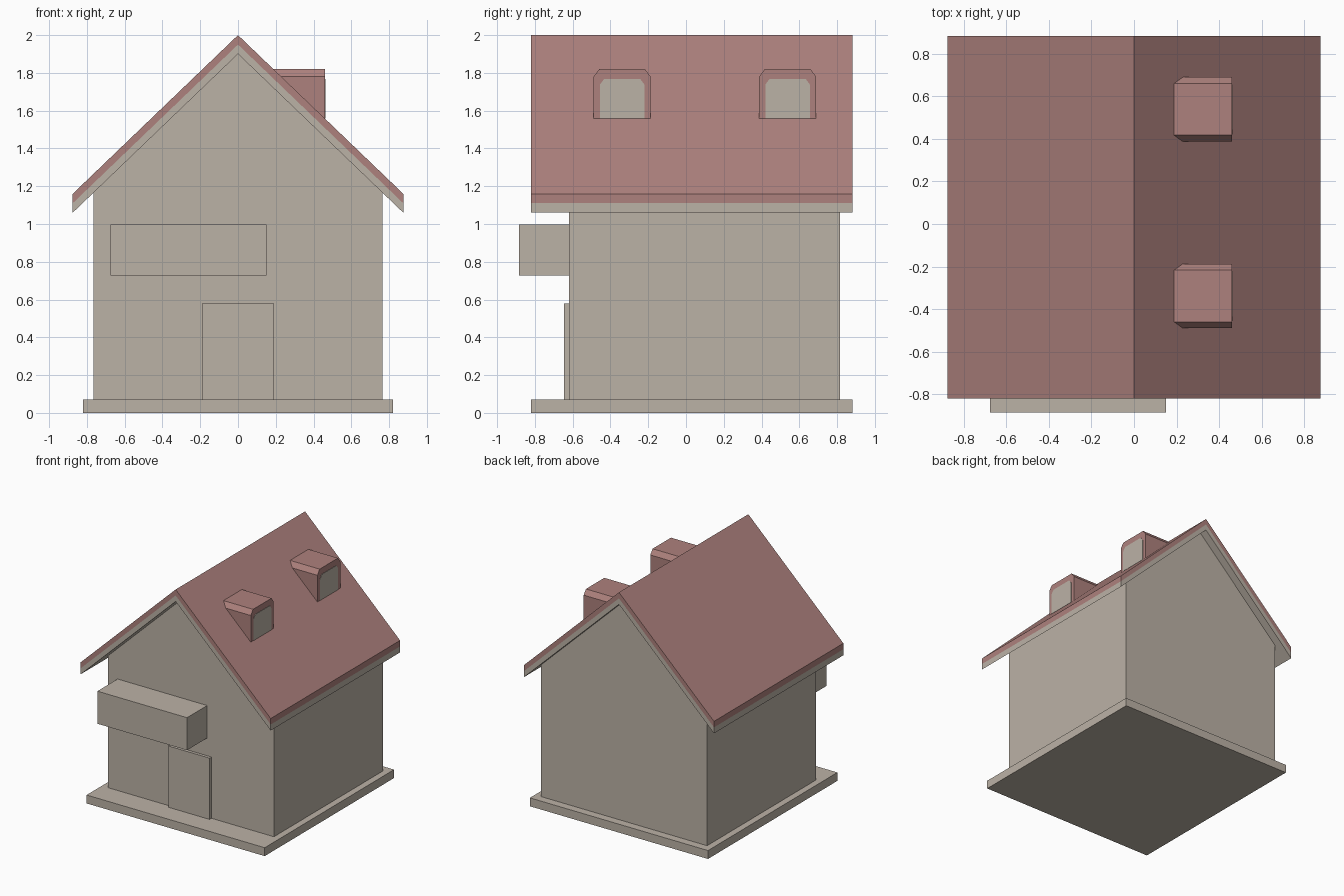
import bpy, bmesh

if "Cube" in bpy.data.objects:
    bpy.data.objects.remove(bpy.data.objects["Cube"])


def material(name, rgb):
    m = bpy.data.materials.new(name)
    m.diffuse_color = (*rgb, 1)
    m.use_nodes = True
    m.node_tree.nodes["Principled BSDF"].inputs["Base Color"].default_value = m.diffuse_color
    return m


BEIGE = material("beige", (0.50, 0.445, 0.38))
RED = material("dusty red", (0.42, 0.22, 0.205))

SLOPE = 0.96      # roof drop per unit of x
EAVE = 0.875      # half width of the roof


def loft(name, a, b, mat):
    """Solid between two matching loops of 3D points."""
    bm = bmesh.new()
    va = [bm.verts.new(p) for p in a]
    vb = [bm.verts.new(p) for p in b]
    n = len(va)
    bm.faces.new(va)
    bm.faces.new(vb[::-1])
    for i in range(n):
        j = (i + 1) % n
        bm.faces.new((va[j], va[i], vb[i], vb[j]))
    bmesh.ops.recalc_face_normals(bm, faces=bm.faces)
    me = bpy.data.meshes.new(name)
    bm.to_mesh(me)
    bm.free()
    me.materials.append(mat)
    ob = bpy.data.objects.new(name, me)
    bpy.context.collection.objects.link(ob)
    return ob


def extrude_y(name, profile, y0, y1, mat):
    return loft(name, [(x, y0, z) for x, z in profile],
                [(x, y1, z) for x, z in profile], mat)


def box(name, x0, x1, y0, y1, z0, z1, mat):
    return extrude_y(name, [(x0, z0), (x1, z0), (x1, z1), (x0, z1)], y0, y1, mat)


def roof_layer(name, top, thick, mat):
    drop = SLOPE * EAVE
    low = top - thick
    profile = [(-EAVE, top - drop), (0, top), (EAVE, top - drop),
               (EAVE, low - drop), (0, low), (-EAVE, low - drop)]
    return extrude_y(name, profile, -0.82, 0.882, mat)


# Plinth, walls with gables, door and balcony
box("plinth", -0.82, 0.82, -0.82, 0.882, 0, 0.07, BEIGE)
W = 0.765
extrude_y("walls", [(-W, 0.06), (W, 0.06), (W, 1.9 - SLOPE * W), (0, 1.9),
                    (-W, 1.9 - SLOPE * W)], -0.62, 0.815, BEIGE)
box("door", -0.19, 0.19, -0.645, -0.61, 0.065, 0.58, BEIGE)
box("balcony", -0.675, 0.15, -0.885, -0.61, 0.727, 0.998, BEIGE)

# Roof in two layers: red covering over beige boards
roof_layer("roof_covering", 2.0, 0.05, RED)
roof_layer("roof_boards", 1.95, 0.05, BEIGE)


def arch(yc, half, z0, z1, cut):
    """Rectangle with chamfered top corners, as (y, z) points."""
    return [(yc - half, z0), (yc + half, z0), (yc + half, z1 - cut),
            (yc + half - cut * 0.75, z1), (yc - half + cut * 0.75, z1),
            (yc - half, z1 - cut)]


# Dormers on the right slope, their backs buried just under the roof surface
for label, yc in (("front", -0.338), ("back", 0.538)):
    outline = arch(yc, 0.151, 1.557, 1.82, 0.04)
    loft(label + "_dormer", [(0.46, y, z) for y, z in outline],
         [((2 - z) / SLOPE - 0.01, y, z) for y, z in outline], RED)
    pane = arch(yc, 0.118, 1.559, 1.768, 0.03)
    loft(label + "_dormer_window", [(0.463, y, z) for y, z in pane],
         [(0.459, y, z) for y, z in pane], BEIGE)
